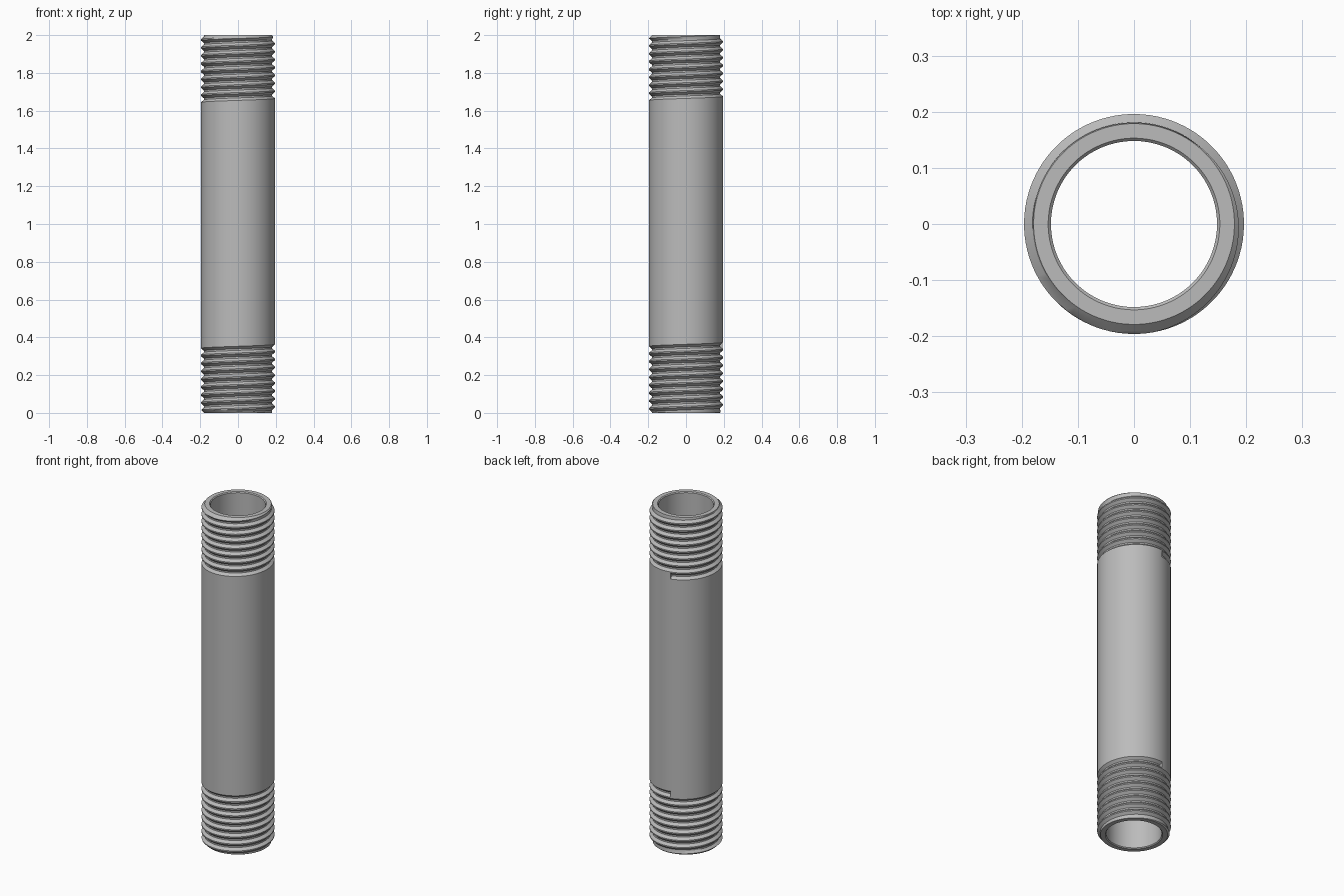
import bpy, bmesh, math

if "Cube" in bpy.data.objects:
    bpy.data.objects.remove(bpy.data.objects["Cube"], do_unlink=True)

LENGTH, CREST, ROOT, RIM, BORE = 2.0, 0.196, 0.181, 0.179, 0.148
BEVEL = 0.005                       # inner lip bevel
BODY_LOW, BODY_HIGH = 0.3355, 1.6305
BODY_TURNS, THREAD_TURNS = 31, 11
PITCH = (BODY_HIGH - BODY_LOW) / BODY_TURNS
START = math.radians(100)           # angle where the thread runs out
COLS = 96
# one thread tooth: (fraction of pitch, height of tooth)
TOOTH = [(0, 1), (0.1, 1), (0.42, 0), (0.62, 0), (0.94, 1)]


def outer_rows():
    """Helix rows from below the lower end to above the upper end."""
    for turn in range(-THREAD_TURNS, BODY_TURNS + THREAD_TURNS):
        on_body = 0 <= turn < BODY_TURNS
        for frac, height in TOOTH:
            radius = CREST if on_body else ROOT + (CREST - ROOT) * height
            yield BODY_LOW + PITCH * (turn + frac), radius


def column(fraction):
    """Closed wall section (radius, z) at a fraction of one revolution."""
    section = []
    for z, radius in outer_rows():
        z = min(max(z + PITCH * fraction, 0), LENGTH)
        end_distance = min(z, LENGTH - z)
        section.append((min(radius, RIM + end_distance), z))
    lip = BORE + BEVEL
    section += [(lip, LENGTH), (BORE, LENGTH - BEVEL), (BORE, BEVEL), (lip, 0)]
    return section


# Pipe wall: threaded ends, plain middle and bore in one sweep
bm = bmesh.new()
grid = []
for c in range(COLS + 1):
    angle = START + 2 * math.pi * c / COLS
    grid.append([bm.verts.new((r * math.cos(angle), r * math.sin(angle), z))
                 for r, z in column(c / COLS)])
for a, b in zip(grid, grid[1:]):
    n = len(a)
    for i in range(n):
        j = (i + 1) % n
        bm.faces.new((a[i], b[i], b[j], a[j]))
bmesh.ops.remove_doubles(bm, verts=bm.verts, dist=0.00002)

# Small step faces where each thread groove runs out
bmesh.ops.holes_fill(bm, edges=[e for e in bm.edges if e.is_boundary], sides=0)
bmesh.ops.recalc_face_normals(bm, faces=bm.faces)

mesh = bpy.data.meshes.new("threaded_pipe")
bm.to_mesh(mesh)
bm.free()
pipe = bpy.data.objects.new("threaded_pipe", mesh)
bpy.context.collection.objects.link(pipe)

# Plain grey steel
steel = bpy.data.materials.new("grey_steel")
steel.use_nodes = True
colour = (0.5, 0.5, 0.5, 1)
steel.diffuse_color = colour
steel.node_tree.nodes["Principled BSDF"].inputs["Base Color"].default_value = colour
mesh.materials.append(steel)

bpy.ops.object.select_all(action="DESELECT")
pipe.select_set(True)
bpy.context.view_layer.objects.active = pipe
bpy.ops.object.shade_smooth_by_angle(angle=math.radians(25))
